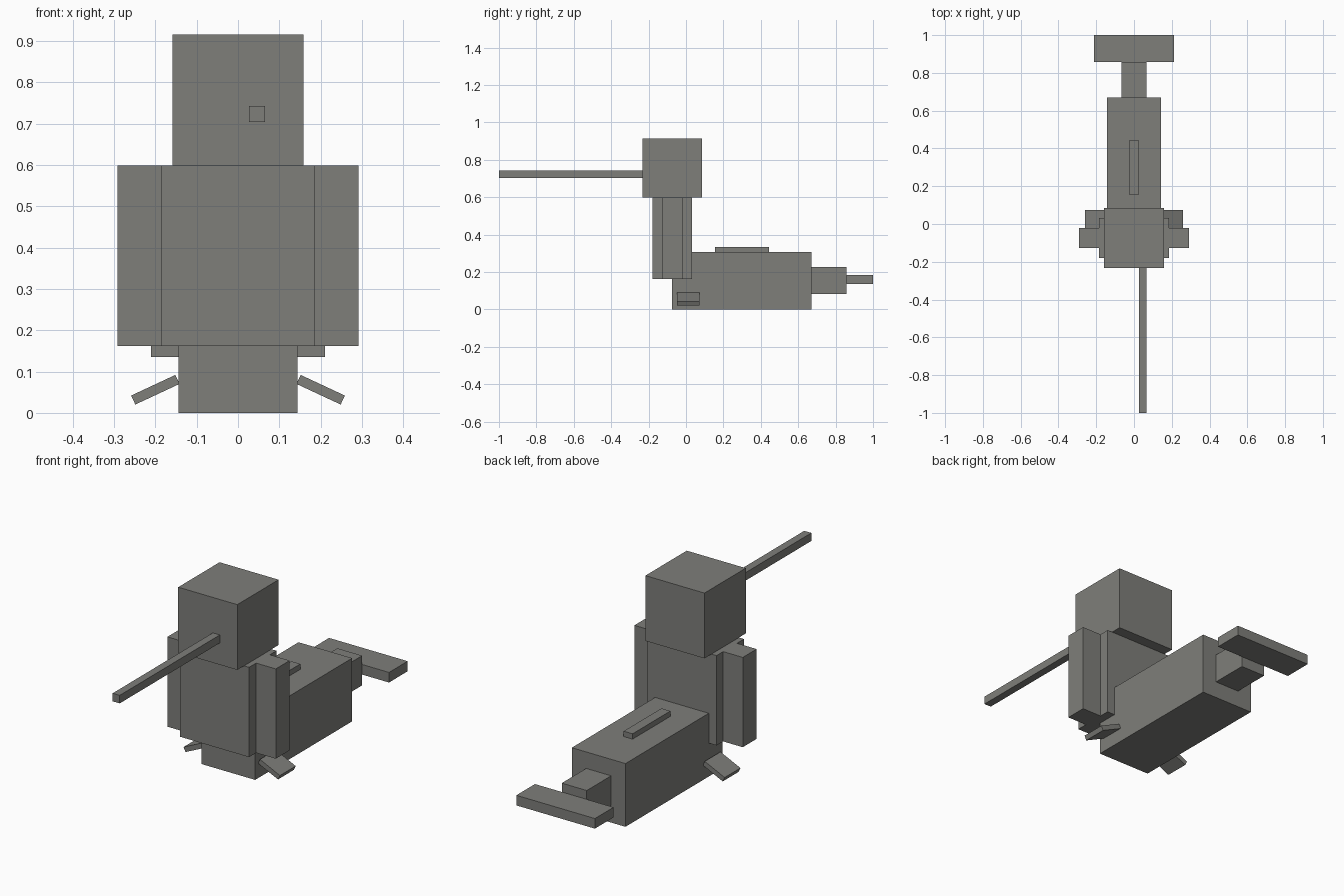
import bpy
import math

default_cube = bpy.data.objects.get("Cube")
if default_cube:
    bpy.data.objects.remove(default_cube, do_unlink=True)

# Single flat colour
stone = bpy.data.materials.new("stone grey")
stone.use_nodes = True
colour = (0.21, 0.21, 0.195, 1.0)
stone.diffuse_color = colour
stone.node_tree.nodes["Principled BSDF"].inputs["Base Color"].default_value = colour


def box(name, x, y, z, tilt=0.0):
    """Box spanning the given (low, high) ranges, tilted about the y axis."""
    spans = (x, y, z)
    bpy.ops.mesh.primitive_cube_add(size=1, location=[(a + b) / 2 for a, b in spans])
    obj = bpy.context.object
    obj.name = name
    obj.scale = [b - a for a, b in spans]
    obj.rotation_euler.y = tilt
    obj.data.materials.append(stone)
    return obj


def centred(name, width, y, z):
    return box(name, (-width / 2, width / 2), y, z)


# Upper body
centred("head", 0.317, (-0.232, 0.085), (0.598, 0.915))
centred("torso", 0.371, (-0.18, 0.031), (0.162, 0.598))
box("spear", (0.027, 0.065), (-1.0, -0.232), (0.704, 0.743))

# Long lower body and tail
centred("lower_body", 0.288, (-0.074, 0.67), (0.0, 0.307))
centred("back_fin", 0.048, (0.154, 0.444), (0.307, 0.333))
centred("tail", 0.134, (0.67, 0.857), (0.083, 0.227))
centred("tail_fin", 0.422, (0.857, 1.0), (0.135, 0.184))

# Paired arms and drooping side fins
for side, s in (("left", 1), ("right", -1)):
    arm_x = sorted((s * 0.185, s * 0.291))
    fin_x = sorted((s * 0.141, s * 0.259))
    box(side + "_arm", arm_x, (-0.126, -0.02), (0.162, 0.598))
    box(side + "_fin", fin_x, (-0.048, 0.073), (0.044, 0.068), s * math.radians(25))
